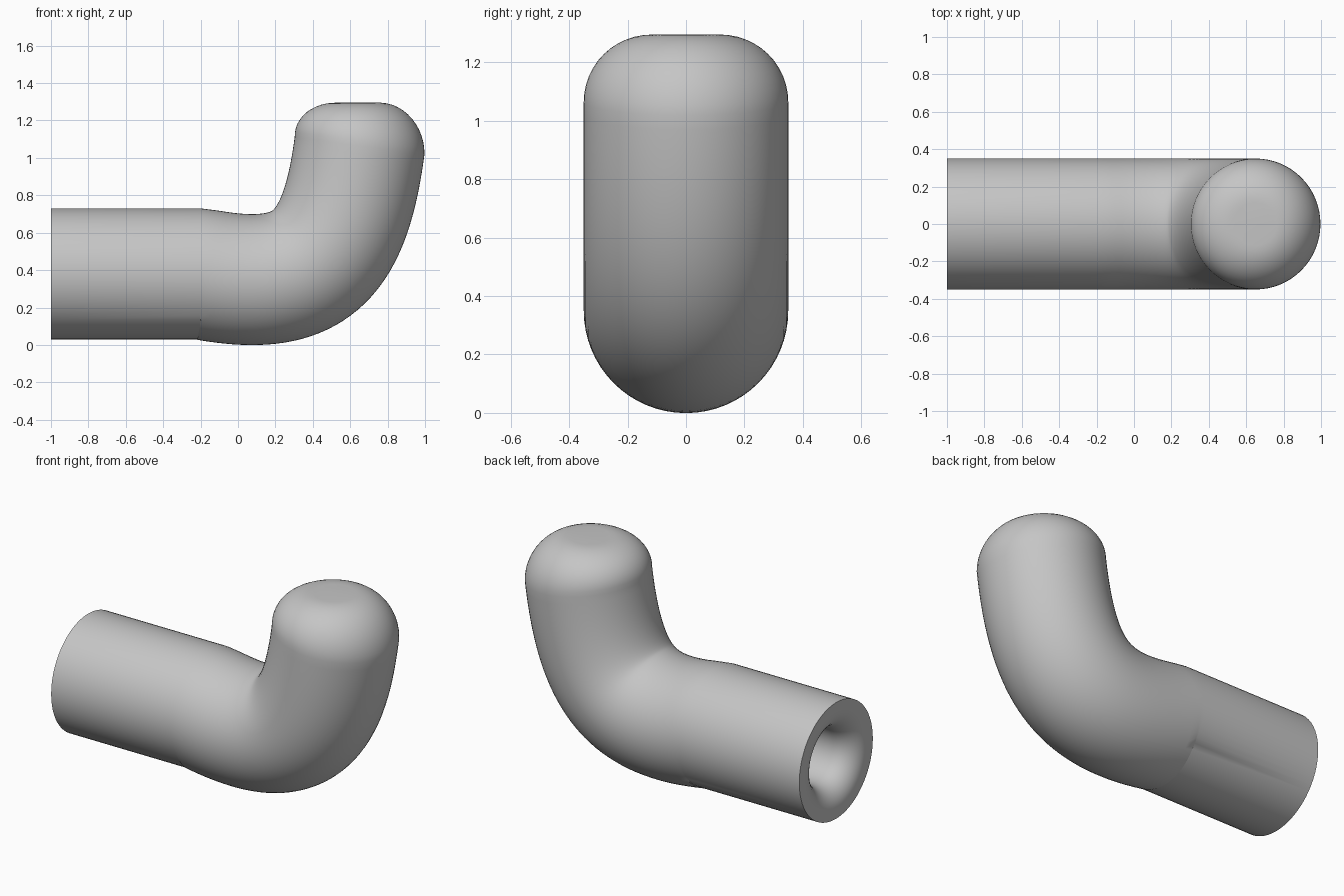
import bpy, bmesh, math
from mathutils import Vector

cube = bpy.data.objects.get("Cube")
if cube:
    bpy.data.objects.remove(cube, do_unlink=True)

SIDES = 64
RADIUS = 0.35
THROAT = 0.165
LIP = 0.135

grey = bpy.data.materials.new("plain grey")
grey.use_nodes = True
colour = (0.56, 0.56, 0.56, 1)
grey.diffuse_color = colour
grey.node_tree.nodes["Principled BSDF"].inputs["Base Color"].default_value = colour


def bezier(points, steps):
    """Points and unit tangents along a cubic curve in the xz plane."""
    a, b, c, d = [Vector((x, 0, z)) for x, z in points]
    out = []
    for i in range(steps + 1):
        t = i / steps
        s = 1 - t
        p = a * s**3 + 3 * b * s * s * t + 3 * c * s * t * t + d * t**3
        tangent = (b - a) * s * s + 2 * (c - b) * s * t + (d - c) * t * t
        out.append((p, tangent.normalized()))
    return out


def add_ring(bm, centre, tangent, radius):
    across = Vector((-tangent.z, 0, tangent.x))
    ring = []
    for i in range(SIDES):
        a = math.tau * i / SIDES
        ring.append(bm.verts.new(centre + radius * (across * math.cos(a)
                                                    + Vector((0, math.sin(a), 0)))))
    return ring


def skin(bm, rings):
    for first, second in zip(rings, rings[1:]):
        for i in range(SIDES):
            j = (i + 1) % SIDES
            bm.faces.new((first[i], first[j], second[j], second[i]))


# Centre line: straight pipe, then the bend
along = Vector((1, 0, 0))
mouth = Vector((-1, 0, 0.38))
bend = bezier([(-0.2, 0.38), (0.38, 0.267), (0.57, 0.46), (0.65, 1.065)], 40)
bend[0] = (bend[0][0], along)

bm = bmesh.new()

# Bore, from its closed inner end out to the rounded lip
rings = [add_ring(bm, p, t, THROAT) for p, t in reversed(bend)]
bm.faces.new(rings[0])
for i in range(11):
    a = math.pi / 2 * i / 10
    rings.append(add_ring(bm, mouth + along * LIP * (1 - math.sin(a)), along,
                          THROAT + LIP * (1 - math.cos(a))))

# Flat annular face, then the outer skin
rings.append(add_ring(bm, mouth, along, RADIUS))
rings += [add_ring(bm, p, t, RADIUS) for p, t in bend]

# Rounded end with a small flat top
start, lean = bend[-1]
fillet, steps, top = 0.235, 12, 1.295
for i in range(1, steps + 1):
    a = math.pi / 2 * i / steps
    centre = Vector((start.x, 0, start.z + (top - start.z) * math.sin(a)))
    tilt = lean.lerp(Vector((0, 0, 1)), i / steps).normalized()
    rings.append(add_ring(bm, centre, tilt, RADIUS - fillet * (1 - math.cos(a))))
bm.faces.new(rings[-1])
skin(bm, rings)
bmesh.ops.recalc_face_normals(bm, faces=bm.faces[:])

mesh = bpy.data.meshes.new("bent_pipe")
bm.to_mesh(mesh)
bm.free()
mesh.materials.append(grey)
pipe = bpy.data.objects.new("bent_pipe", mesh)
bpy.context.collection.objects.link(pipe)

bpy.ops.object.select_all(action="DESELECT")
pipe.select_set(True)
bpy.context.view_layer.objects.active = pipe
bpy.ops.object.shade_smooth_by_angle(angle=math.radians(35))
